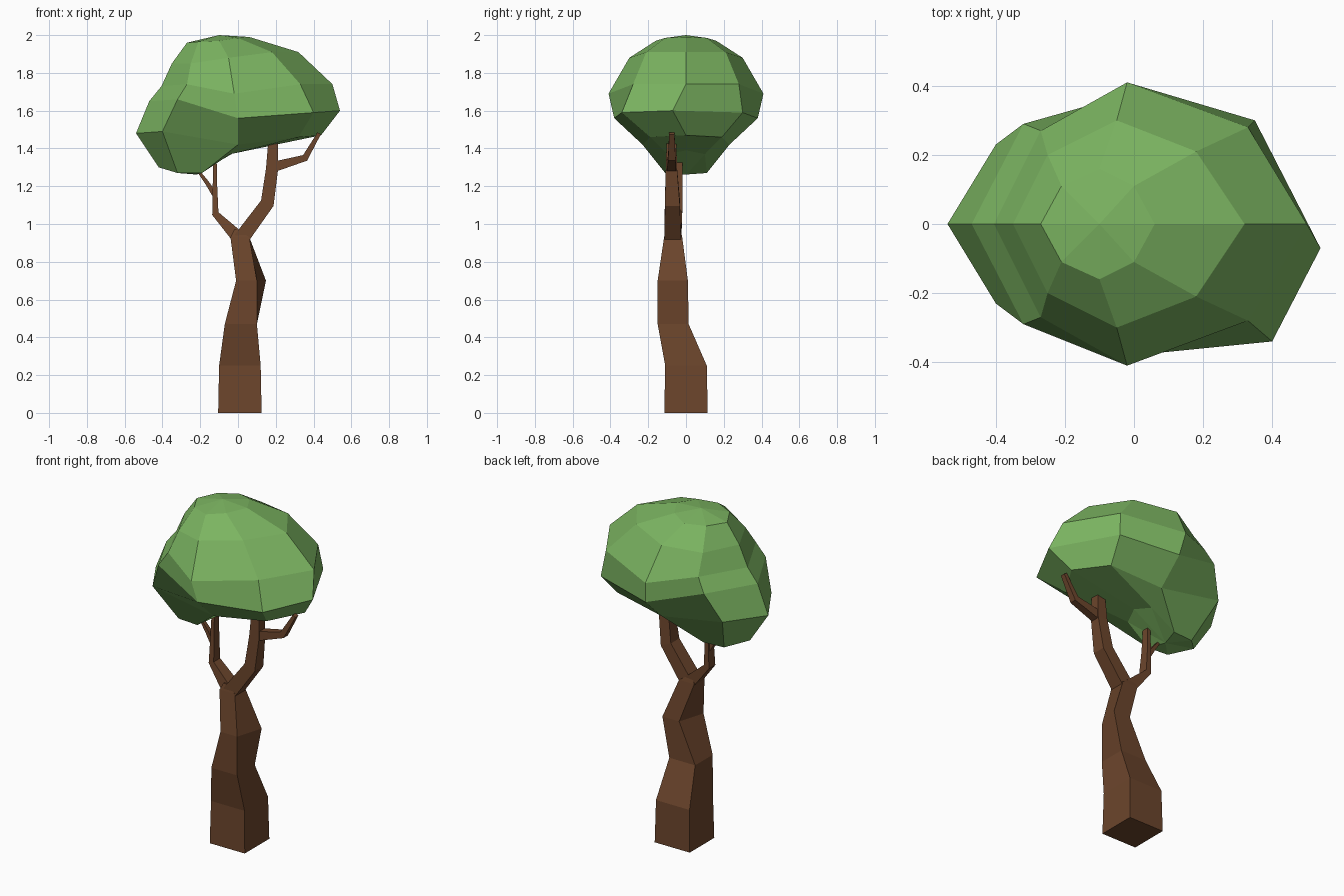
import bpy, bmesh
from mathutils import Vector


def material(name, colour):
    m = bpy.data.materials.new(name)
    m.diffuse_color = (*colour, 1)
    return m


BARK = material("bark", (0.15, 0.06, 0.025))
LEAF = material("leaf", (0.2, 0.46, 0.12))


def finish(name, bm, mat):
    bmesh.ops.recalc_face_normals(bm, faces=bm.faces)
    mesh = bpy.data.meshes.new(name)
    bm.to_mesh(mesh)
    bm.free()
    mesh.materials.append(mat)
    ob = bpy.data.objects.new(name, mesh)
    bpy.context.collection.objects.link(ob)


def bridge(bm, rings):
    for a, b in zip(rings, rings[1:]):
        n = len(a)
        for i in range(n):
            j = (i + 1) % n
            bm.faces.new((a[i], a[j], b[j], b[i]))


def limb(name, stations, level=False):
    """Four-sided limb through (x, y, z, half width, half depth, back skew)."""
    bm = bmesh.new()
    rings = []
    for i, (x, y, z, w, d, *skew) in enumerate(stations):
        s = skew[0] if skew else 0
        p = stations[max(i - 1, 0)]
        q = stations[min(i + 1, len(stations) - 1)]
        side = Vector((1, 0, 0)) if level else Vector((q[2] - p[2], 0, p[0] - q[0])).normalized()
        c = Vector((x, y, z))
        depth = Vector((0, d, 0))
        rings.append([bm.verts.new(v) for v in (
            c - side * w - depth, c + side * w - depth,
            c + side * (w + s) + depth, c - side * (w - s) + depth)])
    bridge(bm, rings)
    bm.faces.new(rings[0])
    bm.faces.new(rings[-1])
    finish(name, bm, BARK)


# Trunk and forked branches
limb("trunk", [
    (0.01, 0, 0, 0.115, 0.115),
    (0.01, 0, 0.25, 0.11, 0.11),
    (0.015, -0.068, 0.47, 0.085, 0.082),
    (0.045, -0.07, 0.70, 0.055, 0.08, 0.048),
    (0.01, -0.068, 0.93, 0.05, 0.048),
    (-0.01, -0.068, 0.97, 0.01, 0.04)], level=True)
limb("right_branch", [
    (0.015, -0.07, 0.92, 0.04, 0.044),
    (0.155, -0.072, 1.11, 0.036, 0.04),
    (0.18, -0.077, 1.29, 0.032, 0.03),
    (0.187, -0.077, 1.47, 0.024, 0.025)])
limb("right_twig", [
    (0.18, -0.077, 1.30, 0.028, 0.025),
    (0.355, -0.075, 1.35, 0.018, 0.02),
    (0.43, -0.075, 1.48, 0.01, 0.014)])
limb("left_branch", [
    (0.0, -0.065, 0.93, 0.035, 0.04),
    (-0.12, -0.05, 1.055, 0.018, 0.03),
    (-0.122, -0.043, 1.20, 0.012, 0.025),
    (-0.122, -0.04, 1.34, 0.009, 0.02)])
limb("left_twig", [
    (-0.12, -0.045, 1.15, 0.014, 0.018),
    (-0.165, -0.045, 1.22, 0.011, 0.014),
    (-0.21, -0.045, 1.28, 0.007, 0.01)])

# Canopy: half rings run from the right end round the front to the left end
HALF_RINGS = [
    [(.06, 0, 1.99), (0, -.11, 1.985), (-.10, -.16, 1.97), (-.21, -.11, 1.965), (-.27, 0, 1.96)],
    [(.32, 0, 1.91), (.18, -.21, 1.91), (-.05, -.30, 1.88), (-.25, -.20, 1.85), (-.35, 0, 1.85)],
    [(.50, 0, 1.74), (.33, -.28, 1.74), (-.02, -.41, 1.69), (-.27, -.27, 1.74), (-.405, 0, 1.73)],
    [(.54, 0, 1.60), (.37, -.31, 1.59), (0, -.38, 1.56), (-.32, -.29, 1.66), (-.47, 0, 1.65)],
    [(.44, 0, 1.47), (.32, -.19, 1.46), (0, -.23, 1.42), (-.40, -.23, 1.49), (-.54, 0, 1.48)],
    [(0, 0, 1.39), (-.04, -.10, 1.37), (-.19, -.11, 1.27), (-.32, -.10, 1.27), (-.42, 0, 1.30)],
]
bm = bmesh.new()
rings = []
for half in HALF_RINGS:
    full = half + [(x, -y, z) for x, y, z in half[3:0:-1]]
    rings.append([bm.verts.new(p) for p in full])
bridge(bm, rings)
# Small uneven pull on the widest ring
rings[3][0].co.y = -0.07
rings[3][1].co += Vector((0.03, -0.03, 0))
rings[3][7].co += Vector((-0.02, -0.01, 0))
# Top and underside fans
for ring, tip in ((rings[0], (-.10, 0, 2.0)), (rings[-1], (-.22, 0, 1.262))):
    v = bm.verts.new(tip)
    for i in range(8):
        bm.faces.new((ring[i], ring[(i + 1) % 8], v))
finish("canopy", bm, LEAF)
